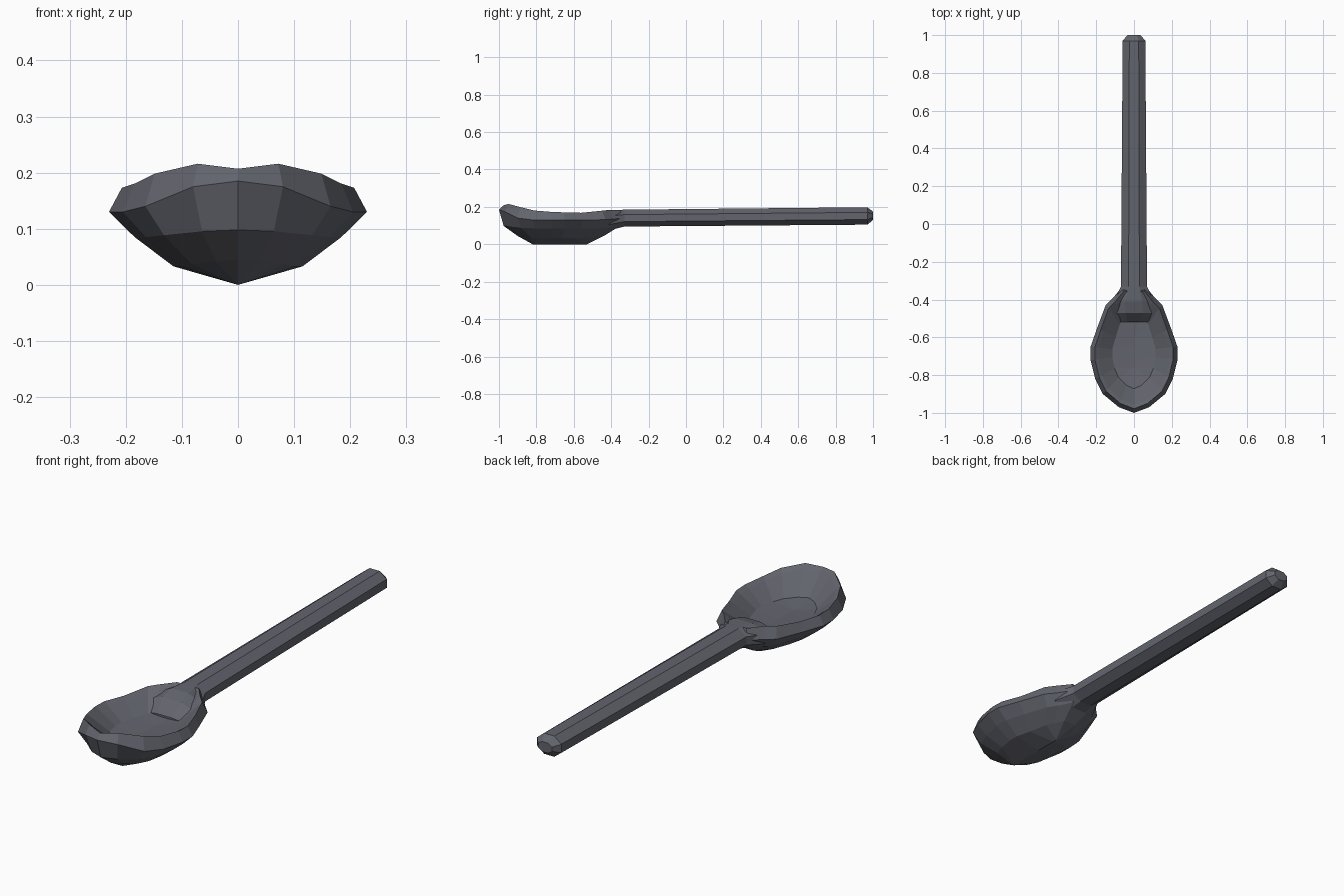
import bpy, bmesh
from math import cos, sin, pi

if "Cube" in bpy.data.objects:
    bpy.data.objects.remove(bpy.data.objects["Cube"])

metal = bpy.data.materials.new("dark_grey_metal")
metal.use_nodes = True
colour = (0.125, 0.13, 0.155, 1)
metal.diffuse_color = colour
metal.node_tree.nodes["Principled BSDF"].inputs["Base Color"].default_value = colour


def loft(name, rings, capped):
    """Skin a list of closed rings with faces."""
    bm = bmesh.new()
    loops = [[bm.verts.new(p) for p in ring] for ring in rings]
    for a, b in zip(loops, loops[1:]):
        n = len(a)
        for i in range(n):
            j = (i + 1) % n
            bm.faces.new((a[i], a[j], b[j], b[i]))
    if capped:
        bm.faces.new(loops[0][::-1])
        bm.faces.new(loops[-1])
    bmesh.ops.remove_doubles(bm, verts=bm.verts, dist=0.0005)
    bmesh.ops.recalc_face_normals(bm, faces=bm.faces)
    mesh = bpy.data.meshes.new(name)
    bm.to_mesh(mesh)
    bm.free()
    mesh.materials.append(metal)
    obj = bpy.data.objects.new(name, mesh)
    bpy.context.collection.objects.link(obj)
    return obj


def sample(profile, y):
    """Height of a (y, z) profile at y."""
    for (y0, z0), (y1, z1) in zip(profile, profile[1:]):
        if y <= y1:
            t = max(0, (y - y0) / (y1 - y0))
            return z0 + (z1 - z0) * t
    return profile[-1][1]


# Egg-shaped bowl outline, mirrored
half = [(0, -1), (.08, -.97), (.165, -.9), (.205, -.82), (.23, -.72), (.23, -.65),
        (.195, -.55), (.15, -.43), (.11, -.39), (.06, -.33), (0, -.33)]
outline = half + [(-x, y) for x, y in half[-2:0:-1]]
middle = -.68

# Heights of the widest edge and of the rim, along the length
edge = [(-1, .185), (-.97, .175), (-.9, .14), (-.82, .13), (-.45, .13), (-.33, .14)]
rim = [(-.97, .207), (-.95, .216), (-.88, .197), (-.8, .178), (-.7, .172),
       (-.5, .167), (-.43, .184), (-.33, .184)]


def bowl_ring(sx, sy, height):
    pts = [(x * sx, middle + (y - middle) * sy) for x, y in outline]
    return [(x, y, sample(height, y)) for x, y in pts]


def spine(front, back, z):
    """Outline collapsed to a line along the middle."""
    return [(0, min(max(y, front), back), z) for x, y in outline]


# Bowl: keel, outer wall, rim, inner wall, floor
loft("bowl", [
    spine(-.82, -.53, 0),
    bowl_ring(.5, .69, [(-.9, .045), (-.8, .033), (-.55, .033), (-.44, .045)]),
    bowl_ring(.8, .92, [(-.97, .098), (-.85, .085), (-.45, .085), (-.36, .095)]),
    bowl_ring(1, 1, edge),
    bowl_ring(.9, .93, rim),
    bowl_ring(.82, .87, [(y, z - .012) for y, z in rim]),
    bowl_ring(.5, .6, [(-.9, .11), (-.8, .105), (-.47, .105)]),
    spine(-.76, -.6, .095),
], False)

# Handle: faceted bar flaring into the bowl and rounded at the tip
stations = [(-.52, .09, .09, .11), (-.47, .11, .08, .165), (-.41, .105, .075, .182),
            (-.33, .069, .095, .185), (.97, .06, .105, .198), (1, .035, .13, .175)]
sides = 8


def handle_ring(y, w, low, high):
    mid, r = (low + high) / 2, (high - low) / 2
    turn = [2 * pi * (i + .5) / sides for i in range(sides)]
    k = cos(pi / sides)
    return [(w * cos(a) / k, y, mid + r * sin(a) / k) for a in turn]


loft("handle", [handle_ring(*s) for s in stations], True)
